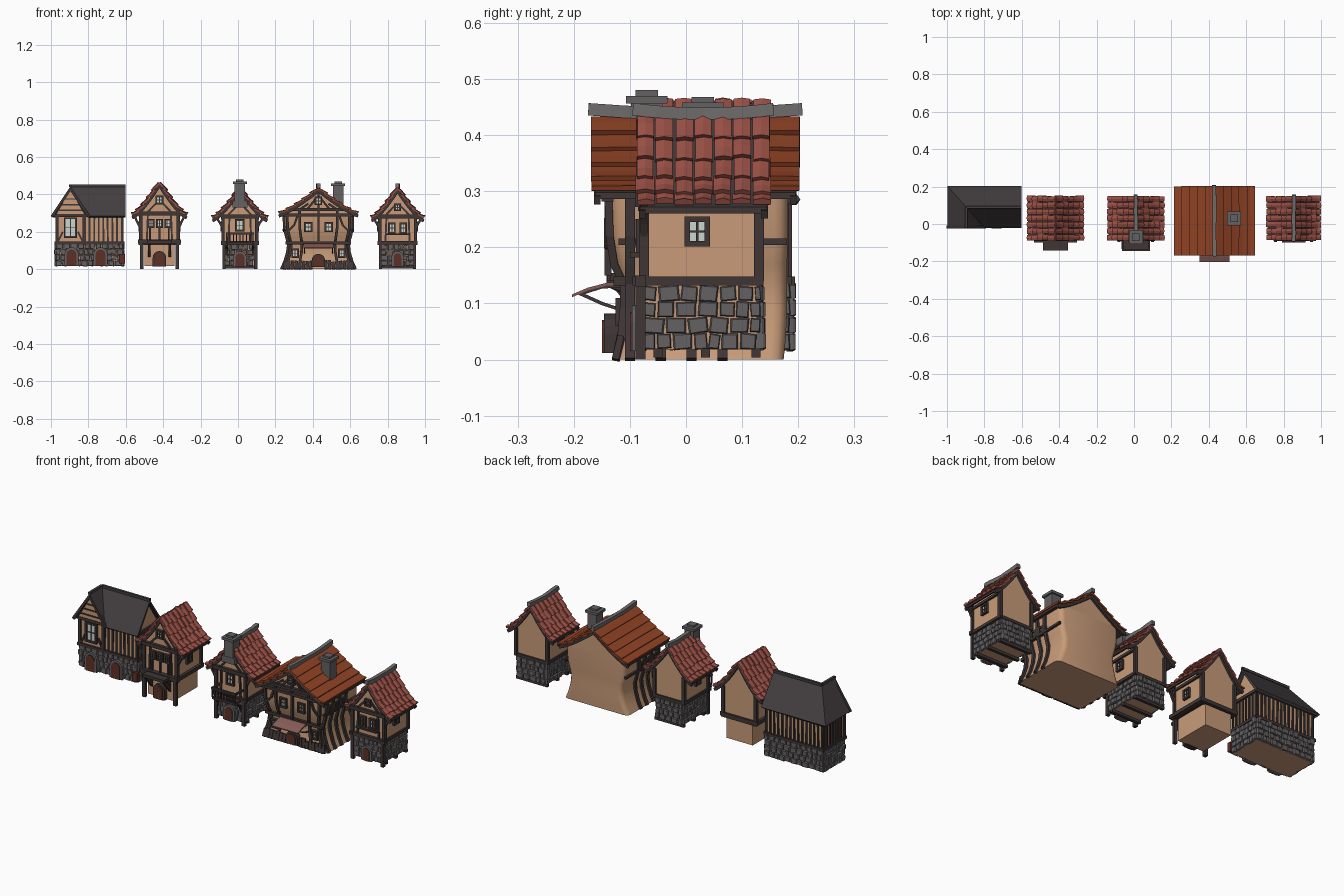
import bpy, bmesh, random
from math import sin, cos, pi
from mathutils import Vector as V, Matrix

if "Cube" in bpy.data.objects:
    bpy.data.objects.remove(bpy.data.objects["Cube"])
random.seed(4)
R = random.uniform
COL = dict(plaster=(.58, .33, .19), timber=(.05, .036, .036), stone=(.13, .12, .125), red=(.32, .08, .06),
           rust=(.28, .055, .018), slate=(.055, .046, .048), ridge=(.16, .15, .15), glass=(.6, .68, .62),
           cloth=(.25, .11, .1), door=(.11, .03, .02))
MAT, PARTS = {}, {}
for k, c in COL.items():
    MAT[k] = bpy.data.materials.new(k)
    MAT[k].diffuse_color = (*c, 1)


def part(name, mat):
    return PARTS.setdefault(name, (bmesh.new(), mat))[0]


def loft(bm, rings, caps=True):
    vs = [[bm.verts.new(p) for p in r] for r in rings]
    n = len(vs[0])
    for a, b in zip(vs, vs[1:]):
        for i in range(n):
            bm.faces.new((a[i], a[(i + 1) % n], b[(i + 1) % n], b[i]))
    if caps:
        bm.faces.new(vs[0][::-1])
        bm.faces.new(vs[-1])


def box(bm, x0, x1, y0, y1, z0, z1, m=Matrix()):
    loft(bm, [[m @ V(p) for p in ((x0, y0, z), (x1, y0, z), (x1, y1, z), (x0, y1, z))] for z in (z0, z1)])


def prism(bm, pts, y0, y1, m=Matrix()):
    loft(bm, [[m @ V((x, y, z)) for x, z in pts] for y in (y0, y1)])


def beam(bm, pts, w=.016, d=None):
    pts, d, rings = [V(p) for p in pts], d or w, []
    for i, p in enumerate(pts):
        t = (pts[min(i + 1, len(pts) - 1)] - pts[max(i - 1, 0)]).normalized()
        a = V((0, 1, 0)) if abs(t.y) < .8 else V((1, 0, 0))
        s = t.cross(a).normalized() * w / 2
        u = s.cross(t).normalized() * d / 2
        rings.append([p + s + u, p - s + u, p - s - u, p + s - u])
    loft(bm, rings)


def window(h, x, y, z, w, ht, turn=0):
    m = Matrix.Translation((x, y, z)) @ Matrix.Rotation(turn, 4, 'Z')
    f = part(h + "_window_frames", 'timber')
    w, ht = w / 2, ht / 2
    for s in (-1, 1):
        box(f, s * w - .005, s * w + .005, -.012, .006, -ht - .005, ht + .005, m)
        box(f, -w, w, -.012, .006, s * ht - .005, s * ht + .005, m)
    box(f, -.002, .002, -.008, .004, -ht, ht, m)
    box(f, -w, w, -.008, .004, -.002, .002, m)
    box(part(h + "_window_panes", 'glass'), -w, w, -.004, .004, -ht, ht, m)


def arch(w, z0, z1):
    return [(w, z0)] + [(w * cos(a * pi / 8), z1 - w + w * sin(a * pi / 8)) for a in range(9)] + [(-w, z0)]


def door(h, x, y, w, z0, z1, frame='stone'):
    m = Matrix.Translation((x, y, 0))
    prism(part(h + "_door_surround", frame), arch(w + .012, z0, z1 + .012), -.016, .01, m)
    prism(part(h + "_door", 'door'), arch(w, z0, z1), -.02, -.01, m)


# irregular stones laid over the four sides of a rectangular base
def stones(h, x0, x1, y0, y1, z0, z1, rows=4):
    bm = part(h + "_base_stones", 'stone')
    cx, cy, rh = (x0 + x1) / 2, (y0 + y1) / 2, (z1 - z0) / rows
    for k in range(4):
        ln, dist = ((x1 - x0), (y1 - y0) / 2) if k % 2 == 0 else ((y1 - y0), (x1 - x0) / 2)
        m = Matrix.Translation((cx, cy, 0)) @ Matrix.Rotation(k * pi / 2, 4, 'Z')
        for r in range(rows):
            u = -ln / 2 - .004
            while u < ln / 2 - .008:
                w = min(R(.022, .042), ln / 2 + .004 - u)
                mm = m @ Matrix.Translation((u + w / 2, -dist, z0 + (r + .5) * rh)) @ Matrix.Rotation(R(-.12, .12), 4, 'Y')
                a, b, d = w / 2 - .001, rh / 2 - .0005 + R(-.001, .002), R(.006, .013)
                q = [(sx * a * R(.88, 1), sz * b * R(.88, 1)) for sx, sz in ((-1, -1), (1, -1), (1, 1), (-1, 1))]
                loft(bm, [[mm @ V((x * s, y, z * s)) for x, z in q] for y, s in ((.004, 1), (-d * .6, 1), (-d, .85))])
                u += w


def curve(hw, za, ze, power, n=10):
    return [(hw * i / n, ze + (za - ze) * (1 - i / n) ** power) for i in range(n + 1)]


def sample(prof, t):
    f = min(max(t, 0), 1) * (len(prof) - 1)
    i = min(int(f), len(prof) - 2)
    a, b = V(prof[i]), V(prof[i + 1])
    return a.lerp(b, f - i), V((a.y - b.y, b.x - a.x)).normalized()


# flared gable roof: under-boards, overlapping tiles or planks, barge boards, ridge
def roof(h, xc, y0, y1, prof, mat, rows, cols, jit, ridge='ridge'):
    top = [(xc + s * x, z) for s, p in ((-1, prof[::-1]), (1, prof[1:])) for x, z in p]
    prism(part(h + "_roof_boards", 'timber'), top + [(x, z - .012) for x, z in top[::-1]], y0 + .008, y1 - .008)
    bm, cw = part(h + "_roof_tiles", mat), (y1 - y0) / cols
    for s in (-1, 1):
        for r in range(rows):
            for c in range(cols):
                ya, yb = y0 + c * cw + R(0, jit), y0 + (c + 1) * cw - R(0, jit)
                t0, t1, rings = r / rows - .03, (r + 1) / rows + R(-1, 1.5) * jit * 4, []
                for k in range(3):
                    p, n = sample(prof, t0 + (t1 - t0) * k / 2)
                    o = .001 + .005 * k + R(0, jit)
                    sec = [(ya, o), ((ya + yb) / 2, o + jit), (yb, o), (yb, o - .009), (ya, o - .009)]
                    rings.append([(xc + s * (p.x + n.x * q), y, p.y + n.y * q) for y, q in sec])
                loft(bm, rings)
    for s in (-1, 1):
        for y in (y0 + .012, y1 - .012):
            beam(part(h + "_barge_boards", 'timber'), [(xc + s * x, y, z - .014) for x, z in prof], .016, .012)
    z = prof[0][1] + .006
    if ridge:
        beam(part(h + "_ridge_beam", ridge), [(xc + R(-.003, .003), y0 + (y1 - y0 + .008) * i / 6 - .004,
             z + .008 * abs(i / 3 - 1) ** 2) for i in range(7)], .022, .02)


def gable_wall(h, xc, w, zb, y0, y1, prof):
    r = [(x, z - .01) for x, z in prof if x < w]
    r.append((w, sample(prof, w / prof[-1][0])[0].y - .01))
    prism(part(h + "_walls", 'plaster'), [(xc - w, zb)] + [(xc - x, z) for x, z in r[::-1]] +
          [(xc + x, z) for x, z in r[1:]] + [(xc + w, zb)], y0, y1)


def chimney(h, x, y, w, z0, z1):
    bm = part(h + "_chimney", 'stone')
    m = Matrix.Translation((x, y, 0))
    for a, b, c in ((w, z0, z1 - .02), (w + .009, z1 - .024, z1 - .01), (w - .008, z1 - .01, z1)):
        box(bm, -a, a, -a, a, b, c, m)


# narrow town house shared by three of the buildings
def small_house(h, xc, hw, za, ze, w, stone, ridge):
    prof = curve(hw, za, ze, 1.35)
    y0, y1, zj, tb = -.075, .13, .14, part(h + "_timbers", 'timber')
    roof(h, xc, -.09, .152, prof, 'red', 5, 7, .004, ridge)
    gable_wall(h, xc, w, zj, y0, y1, prof)
    lw = w - .01 if stone else .08
    box(part(h + "_walls", 'plaster'), xc - lw, xc + lw, y0, y1, .018, zj)
    if stone:
        stones(h, xc - lw, xc + lw, y0, y1, .018, .132)
        for y in (-.05, .035, .125):
            beam(tb, [(xc - w, y, .012), (xc + w, y, .012)], .016)
    for s in (-1, 1):
        x, ztop = xc + s * w, ze + .015
        beam(tb, [(x, y0, zj), (x, y0, ztop)], .018)
        beam(tb, [(x, y1, zj), (x, y1, ztop)], .018)
        beam(tb, [(x, y0 - .02, zj), (x, y1 + .008, zj)], .016)
        beam(tb, [(x, y0 - .01, ze), (x + s * .005, y1, ze)], .014)
        beam(tb, [(x - s * .005, y0 - .006, .0), (x - s * .005, y0 - .006, zj)], .018)
        # curved eave braces and gable struts
        beam(tb, [(x, y0, .215), (x + s * .015, y0, .245), (x + s * .04, y0, ze + .01)], .012)
        beam(tb, [(xc + s * .065, y0 - .003, ze + .015), (xc + s * .012, y0 - .003, ze + .07)], .01)
        beam(tb, [(xc + s * w * .68, y0 - .003, zj), (xc + s * w * .62, y0 - .003, ze)], .01)
        window(h, x + s * .001, .02, .228, .036, .044, s * pi / 2)
    for z in (zj, ze + .01):
        beam(tb, [(xc - w - .012, y0 - .006, z), (xc + w + .012, y0 - .006, z)], .02)
    beam(tb, [(xc - w, y1, zj), (xc + w, y1, zj)], .016)
    return tb


# right house
small_house("right_house", .853, .14, .432, .272, .096, True, 'ridge')
for x in (.823, .883):
    window("right_house", x, -.077, .22, .03, .05)
window("right_house", .853, -.077, .33, .026, .03)
door("right_house", .853, -.08, .02, .015, .085)
box(part("right_house_sill", 'timber'), .79, .916, -.1, -.07, .182, .192)

# middle house with balcony and front chimney
tb = small_house("middle_house", .01, .147, .43, .272, .09, True, 'ridge')
chimney("middle_house", .01, -.07, .028, .33, .48)
box(part("middle_house_chimney_foot", 'stone'), -.03, .05, -.1, -.045, .33, .365)
window("middle_house", .01, -.077, .235, .04, .055)
door("middle_house", .01, -.08, .024, .012, .085)
bal = part("middle_house_balcony", 'timber')
box(bal, -.06, .08, -.142, -.07, .13, .142)
beam(bal, [(-.065, -.138, .19), (.085, -.138, .19)], .011)
for i in range(9):
    beam(bal, [(-.06 + i * .0175, -.138, .14), (-.06 + i * .0175, -.138, .19)], .006)
for x in (-.06, .08):
    beam(bal, [(x, -.138, .19), (x, -.075, .19)], .01)
    beam(bal, [(x, -.132, .132), (x, -.1, .115), (x, -.08, .075)], .011)

# tower house with jettied upper floor
tb = small_house("tower_house", -.42, .146, .462, .288, .1, False, None)
box(tb, -.535, -.305, -.1, .14, .138, .158)
box(tb, -.487, -.353, -.142, -.09, .138, .154)
for s in (-1, 1):
    for y in (-.11, -.08):
        beam(tb, [(-.42 + s * .055, y - .02, .14), (-.42 + s * .055, y, .115), (-.42 + s * .055, -.072, .07)], .014)
for i in (-1, 0, 1):
    window("tower_house", -.42 + i * .045, -.077, .245, .026, .038)
    beam(tb, [(-.42 + i * .05, -.08, .158), (-.42 + i * .05, -.08, .22)], .01)
window("tower_house", -.42, -.08, .37, .034, .036)
door("tower_house", -.42, -.078, .024, .015, .085, 'timber')

# tavern: bulging walls, plank roof, curved ribs, awning
H, X = "tavern", .43
SEC = [(0, .196, -.122, .174), (.04, .178, -.112, .178), (.09, .163, -.108, .18), (.135, .158, -.108, .18),
       (.17, .168, -.125, .18), (.22, .18, -.133, .182), (.31, .182, -.136, .182)]


def rounded(z, hx, ya, yb, r=.025):
    hy, cy = (yb - ya) / 2, (ya + yb) / 2
    return [(X + sx * (hx - r) + r * cos(a + k * pi / 6), cy + sy * (hy - r) + r * sin(a + k * pi / 6), z)
            for sx, sy, a in ((1, 1, 0), (-1, 1, pi / 2), (-1, -1, pi), (1, -1, 1.5 * pi)) for k in range(4)]


loft(part(H + "_body", 'plaster'), [rounded(*s) for s in SEC])
prof = curve(.212, .432, .298, 1.25)
roof(H, X, -.17, .203, prof, 'rust', 5, 1, .0015)
gable_wall(H, X, .165, .3, -.136, .182, prof)
chimney(H, .535, .03, .028, .33, .468)
tb = part(H + "_timbers", 'timber')
for s in (-1, 1):
    for y in (-.1, -.045, .01, .065):
        beam(tb, [(X + s * (hx + .003), y, z) for z, hx, a, b in SEC], .014, .018)
    for y in (-.072, -.018, .038):
        window(H, X + s * .178, y, .225, .026, .04, s * pi / 2)
    for dx in (.165, .1):
        beam(tb, [(X + s * dx * hx / .18, a - .003, z) for z, hx, a, b in SEC], .014)
        beam(tb, [(X + s * dx * .6, -.139, .32), (X + s * (dx * .6 - .045), -.139, .375 if dx < .15 else .35)], .011)
    beam(tb, [(X + s * .165, -.138, .2), (X + s * .13, -.138, .235), (X + s * .11, -.138, .29)], .011)
    beam(tb, [(X + s * .178, -.12, .21), (X + s * .185, .18, .21)], .012)
    window(H, X + s * .125, -.114, .085, .03, .04)
    window(H, X + s * .055, -.134, .225, .034, .045)
    for i in range(8):
        x = X + s * (.042 + i * .02)
        beam(tb, [(x, -.126, 0), (x - s * .005, -.116, R(.038, .048))], .018, .012)
    # awning arms
    beam(tb, [(X + s * .075, -.105, .132), (X + s * .075, -.15, .13), (X + s * .075, -.19, .117)], .007)
    beam(tb, [(X + s * .075, -.19, .118), (X + s * .075, -.15, .1), (X + s * .075, -.105, .085)], .006)
for z, w, y in ((.14, .175, -.118), (.29, .2, -.14), (.318, .17, -.142)):
    beam(tb, [(X - w, y, z), (X + w, y, z)], .016, .022)
beam(tb, [(X, -.139, .15), (X, -.139, .42)], .012)
window(H, X, -.143, .365, .03, .036)
door(H, X, -.13, .024, .012, .07, 'timber')
cl = part(H + "_awning", 'cloth')
loft(cl, [[(X - .08, y, z), (X + .08, y, z), (X + .08, y, z - .005), (X - .08, y, z - .005)]
          for y, z in ((-.105, .138), (-.14, .137), (-.175, .128), (-.203, .116))])

# corner house: stone ground floor, close timber studs, hipped L-shaped slate roof
H = "corner_house"
pl, tb = part(H + "_walls", 'plaster'), part(H + "_timbers", 'timber')
box(pl, -.97, -.618, .003, .183, .016, .292)
prism(pl, [(-.98, .28), (-.812, .28), (-.896, .425)], -.006, .09)
loft(pl, [[(x, .003, .285), (x, .183, .285), (x, .092, .42)] for x in (-.8, -.618)])
stones(H, -.97, -.618, .003, .183, .016, .138)
P = [V(p) for p in ((-.602, .09, .443), (-.896, .09, .443), (-.896, -.022, .443), (-.998, .204, .285),
                    (-.998, -.022, .285), (-.602, .204, .285), (-.602, -.022, .285), (-.8, -.022, .285))]
rf = part(H + "_roof", 'slate')
vs = [rf.verts.new(p) for p in P]
for f in ((0, 5, 3, 1), (2, 1, 3, 4), (0, 1, 7, 6), (2, 7, 1)):
    rf.faces.new([vs[i] for i in f])
rb = part(H + "_ridge_caps", 'slate')
for a, b in ((0, 1), (1, 2)):
    beam(rb, [P[a] + V((0, 0, .002)), P[b] + V((0, 0, .002))], .014)
for i in range(15):
    x = -.965 + i * .0245
    beam(tb, [(x, .184, .14), (x + R(-.003, .003), .184, .29)], .01)
    if i > 5:
        beam(tb, [(x, .002, .14), (x + R(-.003, .003), .002, .29)], .01)
for i in range(8):
    for x in (-.971, -.617):
        beam(tb, [(x, .008 + i * .0243, .14), (x, .008 + i * .0243, .29)], .01)
for z in (.14, .286):
    for y in (.0, .186):
        beam(tb, [(-.98, y, z), (-.61, y, z)], .016)
    for x in (-.973, -.615):
        beam(tb, [(x, -.004, z), (x, .188, z)], .016)
for s in (-1, 1):
    x = -.896 + s * .072
    beam(tb, [(x, 0, .14), (x, 0, .29)], .014)
    beam(tb, [(-.896 + s * .1, -.016, .28), (-.896, -.016, .43)], .014)
    beam(tb, [(-.896 + s * .065, 0, .15), (-.896 + s * .04, 0, .2)], .01)
for z, w in ((.315, .062), (.345, .046), (.375, .03)):
    beam(tb, [(-.896 - w, -.007, z), (-.896 + w, -.007, z)], .007)
window(H, -.896, .0, .222, .06, .1)
for x in (-.89, -.735):
    door(H, x, -.004, .026, .016, .105)
box(part(H + "_side_hatch", 'door'), -.635, -.605, -.02, .0, .03, .08)

# turn every collected part into an object
for name, (bm, mat) in PARTS.items():
    bmesh.ops.recalc_face_normals(bm, faces=bm.faces)
    me = bpy.data.meshes.new(name)
    bm.to_mesh(me)
    bm.free()
    ob = bpy.data.objects.new(name, me)
    me.materials.append(MAT[mat])
    bpy.context.collection.objects.link(ob)
    if name == "corner_house_roof":
        ob.modifiers.new("thickness", 'SOLIDIFY').thickness = .014
    if name == "tavern_body":
        bpy.context.view_layer.objects.active = ob
        ob.select_set(True)
        bpy.ops.object.shade_smooth_by_angle(angle=.7)
        ob.select_set(False)

for m in bpy.data.materials:
    if m.users and not m.is_grease_pencil:
        m.use_nodes = True
        m.node_tree.nodes["Principled BSDF"].inputs["Base Color"].default_value = m.diffuse_color
